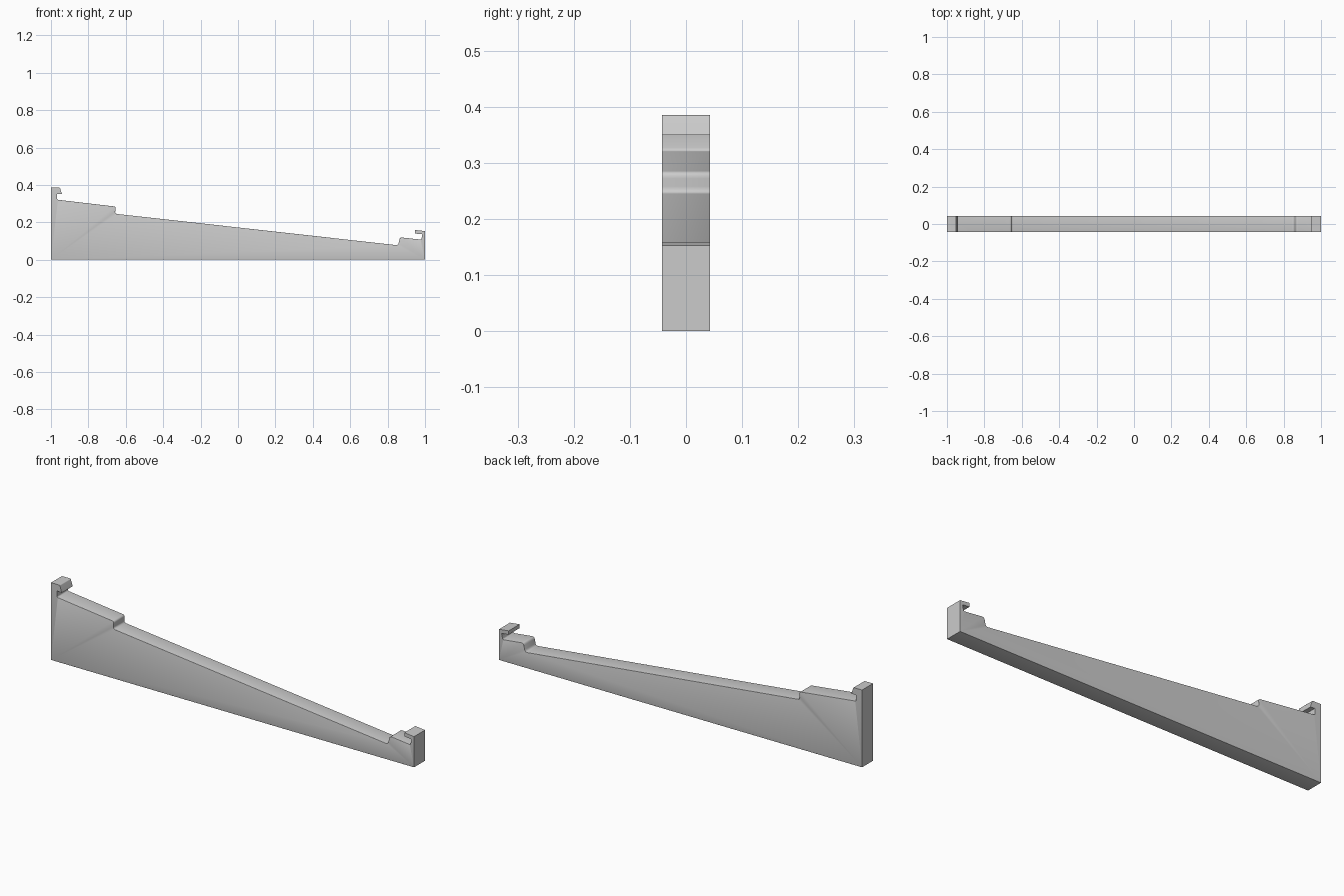
import bpy, bmesh
from mathutils import Vector

cube = bpy.data.objects.get("Cube")
if cube:
    bpy.data.objects.remove(cube, do_unlink=True)

HALF_WIDTH = 0.043
EDGE_ROUND = 0.005

grey = bpy.data.materials.new("light grey plastic")
grey.use_nodes = True
colour = (0.6, 0.6, 0.6, 1)
grey.diffuse_color = colour
grey.node_tree.nodes["Principled BSDF"].inputs["Base Color"].default_value = colour

# Side outline as x, z and corner radius
tall_hook = [(-0.967, 0.321, 0.006), (-0.967, 0.353, 0.004), (-0.941, 0.35, 0),
             (-0.952, 0.385, 0.004), (-1, 0.385, 0)]
short_hook = [(1, 0.153, 0), (0.947, 0.159, 0), (0.947, 0.14, 0),
              (0.986, 0.136, 0.003), (0.98, 0.107, 0.005)]
sloped_top = [(0.866, 0.12, 0.012), (0.856, 0.077, 0.012),
              (-0.658, 0.246, 0.012), (-0.653, 0.284, 0.012)]
outline = [(-1, 0, 0), (1, 0, 0)] + short_hook + sloped_top + tall_hook


def rounded(points, steps=4):
    """Replace each corner that has a radius with a short curve."""
    result = []
    for i, (x, z, r) in enumerate(points):
        corner = Vector((x, z))
        if r == 0:
            result.append(corner)
            continue
        before = Vector(points[i - 1][:2])
        after = Vector(points[(i + 1) % len(points)][:2])
        a = corner + (before - corner).normalized() * r
        b = corner + (after - corner).normalized() * r
        for s in range(steps + 1):
            t = s / steps
            result.append(a * (1 - t) ** 2 + corner * 2 * t * (1 - t) + b * t * t)
    return result


# Extrude the outline across the width
bm = bmesh.new()
face = bm.faces.new([bm.verts.new((p.x, -HALF_WIDTH, p.y)) for p in rounded(outline)])
extruded = bmesh.ops.extrude_face_region(bm, geom=[face])["geom"]
moved = [v for v in extruded if isinstance(v, bmesh.types.BMVert)]
bmesh.ops.translate(bm, verts=moved, vec=(0, 2 * HALF_WIDTH, 0))
bmesh.ops.recalc_face_normals(bm, faces=bm.faces)


def softened(edge):
    """Long outline edges of the base and the sloped top, but not the hooks."""
    a, b = (v.co for v in edge.verts)
    if abs(a.y - b.y) > 0.001:
        return False
    on_base = max(a.z, b.z) < 0.001
    on_slope = (min(a.z, b.z) > 0.05 and max(a.z, b.z) < 0.325
                and -0.964 < max(a.x, b.x) < 0.979 and min(a.x, b.x) > -0.964
                and not (min(a.x, b.x) > 0.9 and max(a.z, b.z) > 0.12))
    return on_base or on_slope


bmesh.ops.bevel(bm, geom=[e for e in bm.edges if softened(e)], offset=EDGE_ROUND,
                segments=3, profile=0.5, affect='EDGES', clamp_overlap=True)
mesh = bpy.data.meshes.new("sloped_bracket")
bm.to_mesh(mesh)
bm.free()
mesh.materials.append(grey)

bracket = bpy.data.objects.new("sloped_bracket", mesh)
bpy.context.collection.objects.link(bracket)
bpy.context.view_layer.objects.active = bracket
bracket.select_set(True)
bpy.ops.object.shade_smooth_by_angle(angle=0.6)
